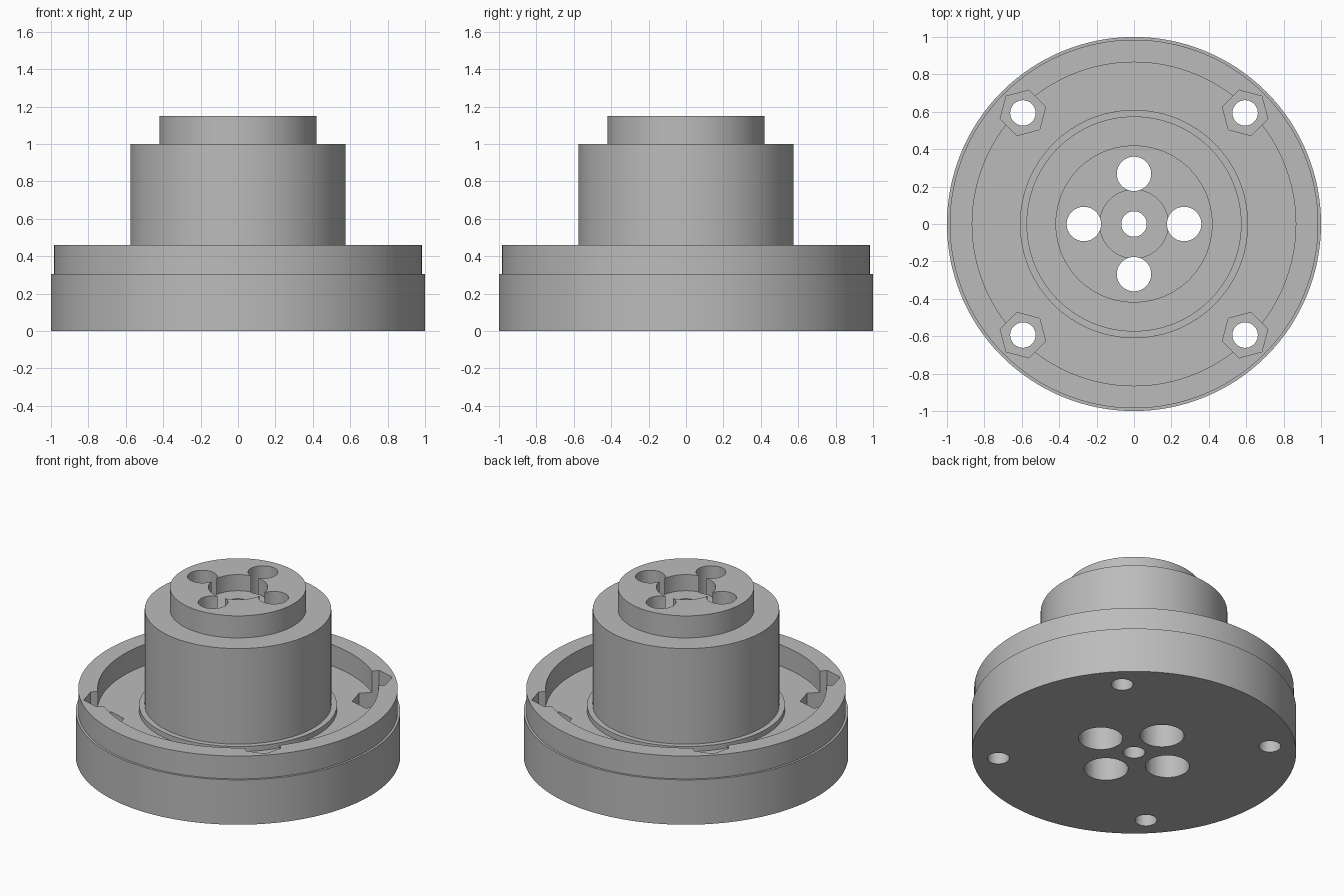
import bpy, bmesh, math

if "Cube" in bpy.data.objects:
    bpy.data.objects.remove(bpy.data.objects["Cube"])

grey = bpy.data.materials.new("plain grey")
grey.diffuse_color = (0.5, 0.5, 0.5, 1)
grey.use_nodes = True
grey.node_tree.nodes["Principled BSDF"].inputs["Base Color"].default_value = grey.diffuse_color


def lathe(name, profile, steps=128):
    """Revolve a radius/height profile around z."""
    bm = bmesh.new()
    verts = [bm.verts.new((r, 0, z)) for r, z in profile]
    edges = [bm.edges.new(pair) for pair in zip(verts, verts[1:])]
    bmesh.ops.spin(bm, geom=verts + edges, cent=(0, 0, 0), axis=(0, 0, 1),
                   angle=math.tau, steps=steps, use_duplicate=False)
    bmesh.ops.remove_doubles(bm, verts=bm.verts, dist=1e-5)
    bmesh.ops.recalc_face_normals(bm, faces=bm.faces)
    mesh = bpy.data.meshes.new(name)
    bm.to_mesh(mesh)
    bm.free()
    mesh.materials.append(grey)
    obj = bpy.data.objects.new(name, mesh)
    bpy.context.collection.objects.link(obj)
    return obj


def cut(obj, x, y, radius, z0, z1, sides=48, turn=0.0):
    """Subtract an upright prism from the object."""
    bpy.ops.mesh.primitive_cylinder_add(
        vertices=sides, radius=radius, depth=z1 - z0,
        location=(x, y, (z0 + z1) / 2), rotation=(0, 0, turn))
    cutter = bpy.context.object
    cutter.data.materials.append(grey)
    cutter.hide_render = True
    mod = obj.modifiers.new("cut", 'BOOLEAN')
    mod.operation = 'DIFFERENCE'
    mod.solver = 'EXACT'
    mod.object = cutter
    bpy.context.view_layer.objects.active = obj
    bpy.ops.object.modifier_apply(modifier=mod.name)
    bpy.data.objects.remove(cutter)


# Flange with raised rim, inner trough, collar and stepped hub
body = lathe("flanged_hub", [
    (0, 0), (1, 0), (1, 0.305), (0.985, 0.305), (0.985, 0.46),
    (0.865, 0.46), (0.865, 0.315), (0.61, 0.315), (0.61, 0.35),
    (0.575, 0.35), (0.575, 1.0), (0.42, 1.0), (0.42, 1.15), (0, 1.15)])

# Central bore and its recess in the top face
cut(body, 0, 0, 0.183, 1.04, 1.3, 64)
cut(body, 0, 0, 0.068, -0.1, 1.3)

for i in range(4):
    # Bolt holes around the hub, wider from below
    a = i * math.pi / 2
    x, y = 0.268 * math.cos(a), 0.268 * math.sin(a)
    cut(body, x, y, 0.092, -0.1, 1.3)
    cut(body, x, y, 0.136, -0.1, 0.85)
    # Rim holes with hexagonal nut pockets, a flat side facing outward
    b = a + math.pi / 4
    x, y = 0.84 * math.cos(b), 0.84 * math.sin(b)
    cut(body, x, y, 0.126, 0.15, 0.7, 6, math.radians(15) + a)
    cut(body, x, y, 0.068, -0.1, 0.7)

# Smooth round walls, crisp edges
bpy.ops.object.select_all(action='DESELECT')
body.select_set(True)
bpy.context.view_layer.objects.active = body
bpy.ops.object.shade_smooth_by_angle(angle=math.radians(30))
